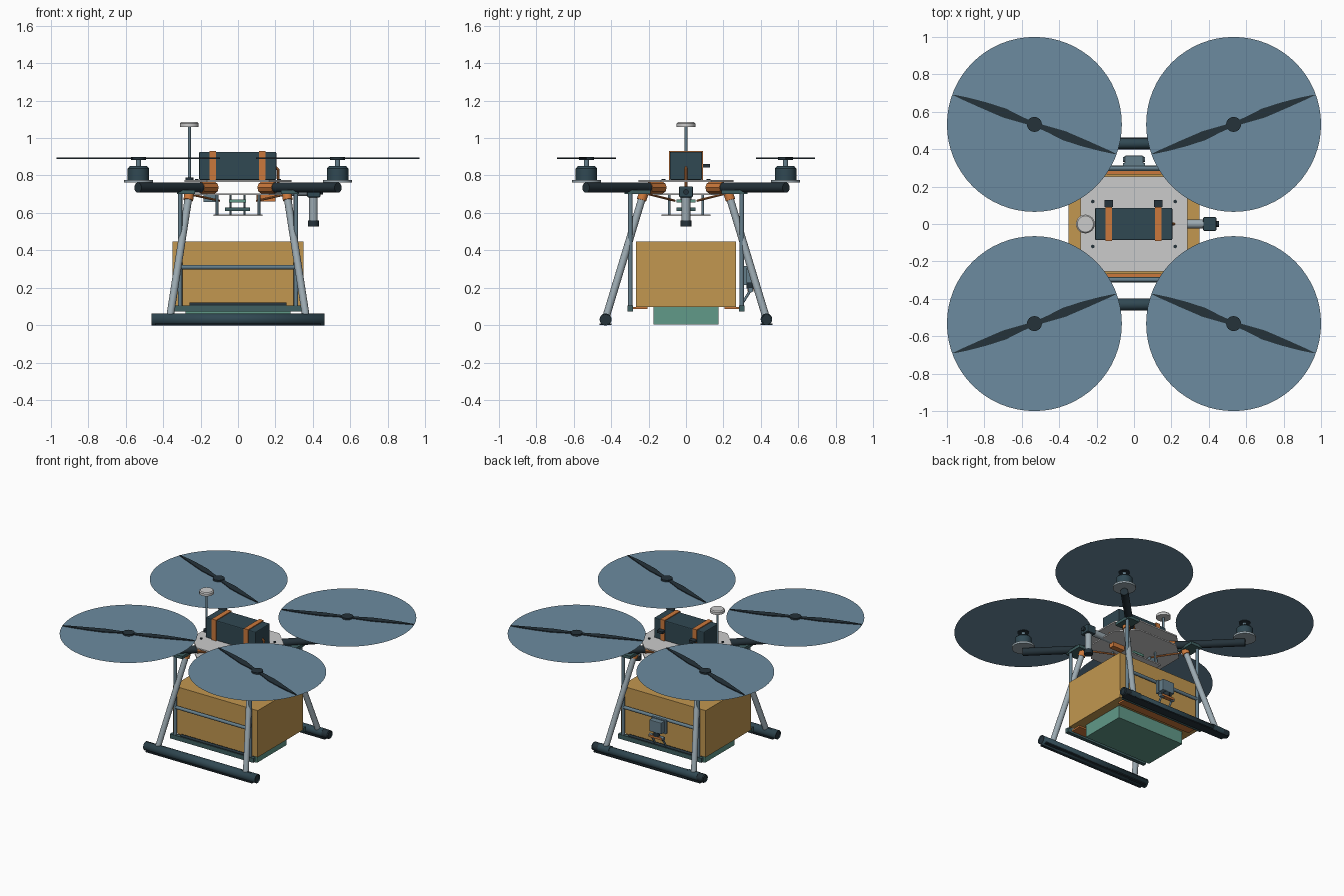
import bpy, bmesh, math
from mathutils import Vector

if "Cube" in bpy.data.objects:
    bpy.data.objects.remove(bpy.data.objects["Cube"])

MATS = {}
COLS = {"navy": (0.03, 0.065, 0.085), "dark": (0.018, 0.032, 0.042), "tan": (0.54, 0.31, 0.08),
        "orange": (0.60, 0.19, 0.045), "tube": (0.33, 0.40, 0.44), "steel": (0.13, 0.21, 0.26),
        "disc": (0.15, 0.26, 0.35), "green": (0.12, 0.32, 0.25), "plate": (0.55, 0.57, 0.57),
        "teal": (0.05, 0.115, 0.12), "white": (0.62, 0.63, 0.61)}


def finish(name, bm, col, smooth=False):
    bmesh.ops.recalc_face_normals(bm, faces=bm.faces)
    me = bpy.data.meshes.new(name)
    bm.to_mesh(me)
    bm.free()
    ob = bpy.data.objects.new(name, me)
    bpy.context.collection.objects.link(ob)
    if col not in MATS:
        MATS[col] = bpy.data.materials.new(col)
        MATS[col].diffuse_color = (*COLS[col], 1)
    me.materials.append(MATS[col])
    if smooth:
        bpy.context.view_layer.objects.active = ob
        ob.select_set(True)
        bpy.ops.object.shade_smooth_by_angle(angle=math.radians(40))
        ob.select_set(False)
    return ob


def box(name, x0, x1, y0, y1, z0, z1, col, bevel=0):
    bm = bmesh.new()
    bmesh.ops.create_cube(bm, size=1)
    for v in bm.verts:
        v.co = Vector(((x0 + x1) / 2 + v.co.x * (x1 - x0), (y0 + y1) / 2 + v.co.y * (y1 - y0),
                       (z0 + z1) / 2 + v.co.z * (z1 - z0)))
    if bevel:
        bmesh.ops.bevel(bm, geom=bm.edges[:], offset=bevel, segments=2, affect='EDGES', profile=0.5)
    return finish(name, bm, col)


def rod(name, a, b, r, col, r2=None, n=24, caps=True):
    a, b = Vector(a), Vector(b)
    bm = bmesh.new()
    bmesh.ops.create_cone(bm, cap_ends=caps, segments=n, radius1=r, radius2=r if r2 is None else r2,
                          depth=(b - a).length)
    q = (b - a).to_track_quat('Z', 'Y')
    for v in bm.verts:
        v.co = q @ v.co + (a + b) / 2
    return finish(name, bm, col, True)


def slab(name, pts, z0, z1, col):
    bm = bmesh.new()
    f = bm.faces.new([bm.verts.new((x, y, z0)) for x, y in pts])
    if z1 > z0:
        g = bmesh.ops.extrude_face_region(bm, geom=[f])
        for v in [e for e in g["geom"] if isinstance(e, bmesh.types.BMVert)]:
            v.co.z = z1
    return finish(name, bm, col)


def octagon(x, y, c):
    return [(x, y - c), (x - c, y), (c - x, y), (-x, y - c), (-x, c - y), (c - x, -y), (x - c, -y), (x, c - y)]


# centre frame plates
slab("top_plate", octagon(0.285, 0.255, 0.12), 0.766, 0.776, "plate")
slab("bottom_plate", octagon(0.285, 0.255, 0.12), 0.695, 0.704, "plate")

# blade outline: distance along blade, leading and trailing edge
PROFILE = [(0.02, 0.012), (0.08, 0.016), (0.17, 0.028), (0.28, 0.024), (0.38, 0.015), (0.45, 0.005)]
TRAIL = [(0.464, 0.0), (0.42, -0.005), (0.30, -0.014), (0.17, -0.022), (0.08, -0.016), (0.02, -0.012)]
C = 0.5325
for sx in (-1, 1):
    for sy in (-1, 1):
        tag = ("left" if sx < 0 else "right") + ("_front" if sy < 0 else "_back")
        # arm, clamp, motor
        rod("arm_" + tag, (sx * 0.19, sy * 0.19, 0.735), (sx * 0.535, sy * 0.535, 0.735), 0.027, "dark")
        rod("arm_clamp_" + tag, (sx * 0.125, sy * 0.125, 0.735), (sx * 0.2, sy * 0.2, 0.735), 0.031, "orange", n=8)
        rod("motor_mount_" + tag, (sx * C, sy * C, 0.762), (sx * C, sy * C, 0.777), 0.078, "tube", n=32)
        rod("motor_" + tag, (sx * C, sy * C, 0.777), (sx * C, sy * C, 0.837), 0.057, "navy", n=32)
        rod("motor_cap_" + tag, (sx * C, sy * C, 0.837), (sx * C, sy * C, 0.85), 0.057, "navy", 0.046, n=32)
        rod("motor_shaft_" + tag, (sx * C, sy * C, 0.85), (sx * C, sy * C, 0.888), 0.014, "steel")
        # swept disc and propeller
        slab("rotor_disc_" + tag, [(sx * C + 0.4675 * math.cos(i * math.tau / 64),
             sy * C + 0.4675 * math.sin(i * math.tau / 64)) for i in range(64)], 0.887, 0.887, "disc")
        rod("prop_hub_" + tag, (sx * C, sy * C, 0.884), (sx * C, sy * C, 0.899), 0.04, "dark")
        ca, sa = math.cos(math.radians(19.8)), math.sin(math.radians(19.8))
        for k in (-1, 1):
            slab("prop_blade_" + tag, [(sx * (C + k * (d * ca - w * sa)), sy * (C + k * (d * sa + w * ca)))
                 for d, w in PROFILE + TRAIL], 0.889, 0.895, "dark")
        # landing leg with its fittings
        rod("leg_" + tag, (sx * 0.26, sy * 0.225, 0.71), (sx * 0.365, sy * 0.43, 0.035), 0.02, "tube")
        rod("leg_collar_" + tag, (sx * 0.261, sy * 0.227, 0.703), (sx * 0.266, sy * 0.238, 0.668), 0.026, "orange")
        rod("leg_foot_" + tag, (sx * 0.32, sy * 0.43, 0.031), (sx * 0.41, sy * 0.43, 0.031), 0.031, "navy")
        rod("skid_grip_" + tag, (sx * 0.40, sy * 0.43, 0.03), (sx * 0.455, sy * 0.43, 0.03), 0.0305, "dark")
        # cargo cage post and hanger bracket
        rod("cage_post_" + tag, (sx * 0.31, sy * 0.298, 0.09), (sx * 0.31, sy * 0.298, 0.705), 0.012, "steel", n=16)
        box("cage_bracket_" + tag, sx * 0.23, sx * 0.325, sy * 0.19, sy * 0.33, 0.70, 0.722, "teal")
        # electronics standoff and motor cable
        rod("standoff_" + tag, (sx * 0.112, sy * 0.09, 0.59), (sx * 0.112, sy * 0.09, 0.697), 0.007, "steel", n=12)
        rod("motor_cable_" + tag, (sx * 0.26, sy * 0.2, 0.70), (sx * 0.10, sy * 0.06, 0.665), 0.006, "orange", n=8)
        rod("plate_bolt_" + tag, (sx * 0.22, sy * 0.12, 0.776), (sx * 0.22, sy * 0.12, 0.782), 0.01, "dark", n=6)

# skids (hollow) and cargo rails on both sides
for sy, tag in ((-1, "front"), (1, "back")):
    skid = rod("skid_" + tag, (-0.462, sy * 0.43, 0.03), (0.462, sy * 0.43, 0.03), 0.028, "navy", caps=False)
    m = skid.modifiers.new("wall", 'SOLIDIFY')
    m.thickness = 0.004
    box("skid_pad_" + tag, -0.44, 0.44, sy * 0.398, sy * 0.462, 0, 0.008, "dark")
    rod("cage_middle_rail_" + tag, (-0.31, sy * 0.298, 0.31), (0.31, sy * 0.298, 0.31), 0.012, "steel", n=16)
    box("cage_lower_rail_" + tag, -0.345, 0.345, sy * 0.284, sy * 0.312, 0.072, 0.105, "teal")
    rod("cage_hinge_rod_" + tag, (-0.26, sy * 0.298, 0.11), (0.26, sy * 0.298, 0.11), 0.01, "dark", n=12)
    box("cargo_ledge_" + tag, -0.31, 0.31, sy * 0.205, sy * 0.29, 0.086, 0.098, "orange")

# cargo
box("cargo_box", -0.35, 0.35, -0.267, 0.267, 0.098, 0.447, "tan")
box("cargo_tray", -0.28, 0.28, -0.175, 0.175, 0.003, 0.098, "green")

# battery with straps and buckles
box("battery", -0.208, 0.205, -0.086, 0.086, 0.776, 0.926, "navy", 0.006)
for x in (-0.135, 0.13):
    box("battery_strap_top", x - 0.018, x + 0.018, -0.092, 0.092, 0.924, 0.932, "orange")
    for sy in (-1, 1):
        box("battery_strap_side", x - 0.018, x + 0.018, sy * 0.085, sy * 0.092, 0.776, 0.93, "orange")
    box("strap_buckle", x - 0.022, x + 0.022, 0.092, 0.128, 0.843, 0.86, "dark")
rod("battery_lead_upper", (0.2, 0, 0.845), (0.215, 0, 0.83), 0.007, "orange", n=8)
rod("battery_lead", (0.215, 0, 0.835), (0.215, 0, 0.73), 0.007, "orange", n=8)

# antenna mast
rod("mast_base", (-0.26, 0, 0.776), (-0.26, 0, 0.79), 0.022, "dark")
rod("mast", (-0.26, 0, 0.785), (-0.26, 0, 1.062), 0.008, "steel", n=16)
rod("antenna_puck", (-0.26, 0, 1.06), (-0.26, 0, 1.078), 0.05, "white", n=32)
rod("antenna_puck_top", (-0.26, 0, 1.078), (-0.26, 0, 1.085), 0.05, "white", 0.043, n=32)

# hanging electronics
box("electronics_shelf", -0.13, 0.13, -0.13, 0.13, 0.583, 0.592, "plate")
box("lower_board", -0.07, 0.065, -0.05, 0.05, 0.61, 0.63, "teal")
box("upper_board", -0.048, 0.042, -0.05, 0.05, 0.655, 0.672, "green")
for x in (-0.04, 0.035):
    rod("board_post", (x, 0, 0.592), (x, 0, 0.697), 0.005, "steel", n=8)
box("receiver", -0.185, -0.12, -0.03, 0.03, 0.657, 0.695, "steel")
box("power_connector", 0.1, 0.2, -0.02, 0.02, 0.662, 0.695, "orange")

# folded sensor boom on the right side
rod("boom", (0.2, 0, 0.715), (0.38, 0, 0.715), 0.024, "tube")
box("boom_joint", 0.37, 0.44, -0.037, 0.037, 0.683, 0.742, "navy", 0.006)
rod("boom_knob", (0.435, 0, 0.712), (0.455, 0, 0.712), 0.015, "dark")
rod("boom_drop", (0.403, 0, 0.69), (0.403, 0, 0.555), 0.023, "tube")
rod("sensor_tip", (0.403, 0, 0.56), (0.403, 0, 0.528), 0.03, "dark")

# release servo on the back of the cage
box("servo_mount", -0.06, 0.06, 0.305, 0.325, 0.215, 0.315, "steel")
box("servo", -0.05, 0.05, 0.322, 0.365, 0.225, 0.31, "steel", 0.004)
rod("servo_horn_hub", (0, 0.345, 0.225), (0, 0.345, 0.195), 0.022, "dark", n=16)
box("servo_horn", -0.05, 0.05, 0.33, 0.362, 0.18, 0.196, "orange")
for x in (-0.045, 0.045):
    rod("release_link", (x, 0.345, 0.186), (x, 0.30, 0.115), 0.007, "steel", n=10)
    rod("link_pin", (x - 0.015, 0.345, 0.188), (x + 0.015, 0.345, 0.188), 0.014, "steel", n=12)

for m in bpy.data.materials:
    if m.users and not m.is_grease_pencil:
        m.use_nodes = True
        m.node_tree.nodes["Principled BSDF"].inputs["Base Color"].default_value = m.diffuse_color
